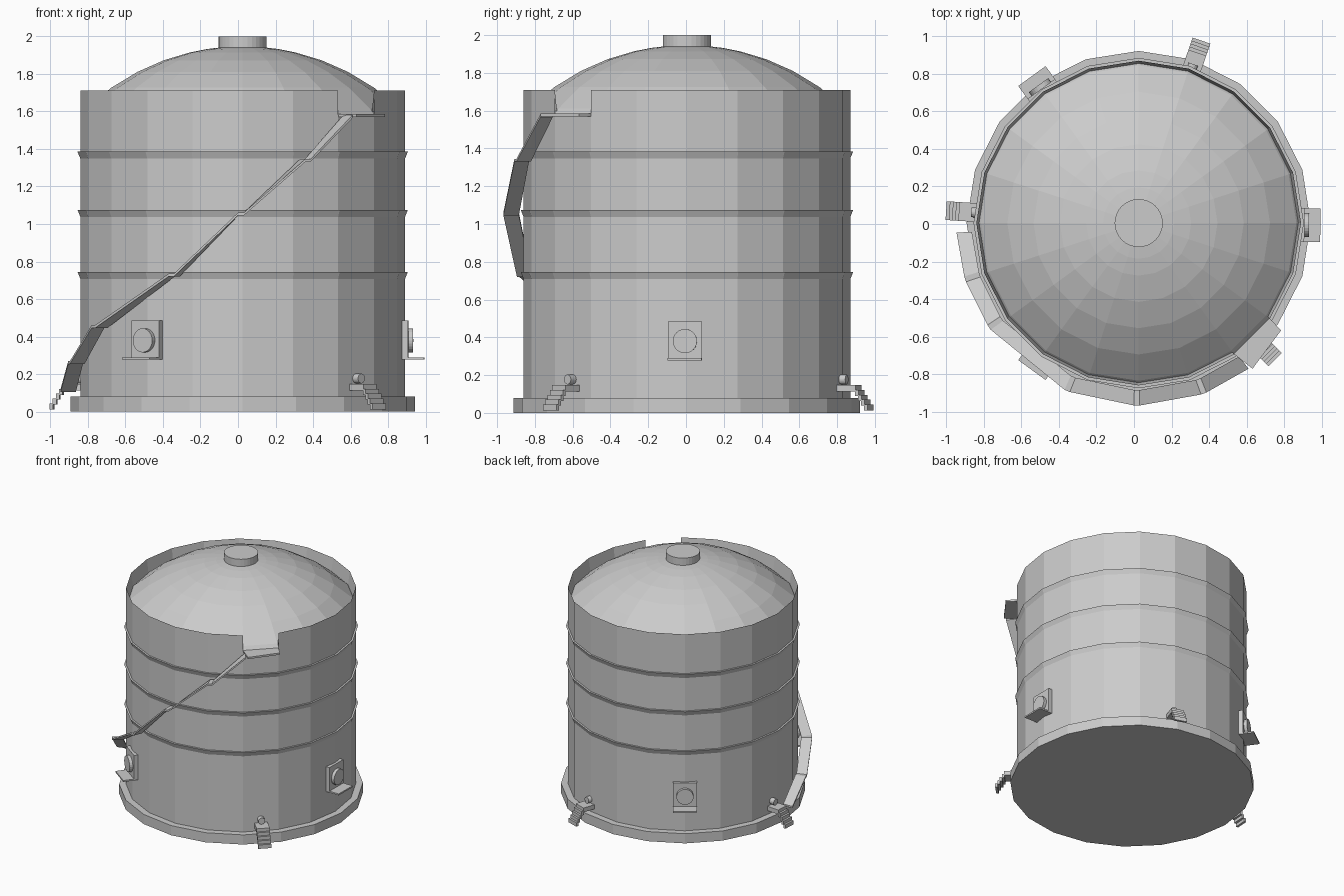
import bpy, bmesh, math
from mathutils import Matrix, Vector

if "Cube" in bpy.data.objects:
    bpy.data.objects.remove(bpy.data.objects["Cube"])

CX, CY, N = 0.025, 0.005, 20


def polar(r, deg, z):
    a = math.radians(deg)
    return (CX + r * math.cos(a), CY + r * math.sin(a), z)


def finish(bm, name, normals=True):
    bmesh.ops.remove_doubles(bm, verts=bm.verts, dist=1e-5)
    if normals:
        bmesh.ops.recalc_face_normals(bm, faces=bm.faces)
    me = bpy.data.meshes.new(name)
    bm.to_mesh(me)
    bm.free()
    ob = bpy.data.objects.new(name, me)
    bpy.context.collection.objects.link(ob)
    return ob


def lathe(name, profile, sides=N, skip=()):
    """Spin an (r, z) profile round the tank axis, leaving out listed facets."""
    bm = bmesh.new()
    step = 360 / sides
    for i in range(sides):
        if i in skip:
            continue
        for (r0, z0), (r1, z1) in zip(profile, profile[1:]):
            pts = [polar(r0, i * step, z0), polar(r0, (i + 1) * step, z0),
                   polar(r1, (i + 1) * step, z1), polar(r1, i * step, z1)]
            if r0 == 0:
                pts.pop(0)
            elif r1 == 0:
                pts.pop()
            bm.faces.new([bm.verts.new(p) for p in pts])
    return finish(bm, name)


def slab(bm, quads, t):
    """Thin plates under the given top quads."""
    for q in quads:
        top = [bm.verts.new(p) for p in q]
        bot = [bm.verts.new((p[0], p[1], p[2] - t)) for p in q]
        bm.faces.new(top)
        bm.faces.new(bot[::-1])
        for i in range(4):
            j = (i + 1) % 4
            bm.faces.new((top[i], bot[i], bot[j], top[j]))


def frame(deg):
    return Matrix.Translation((CX, CY, 0)) @ Matrix.Rotation(math.radians(deg), 4, 'Z')


def box(bm, x0, x1, y0, y1, z0, z1):
    m = Matrix.Translation(((x0 + x1) / 2, (y0 + y1) / 2, (z0 + z1) / 2))
    bmesh.ops.create_cube(bm, size=1, matrix=m @ Matrix.Diagonal((x1 - x0, y1 - y0, z1 - z0, 1)))


def disc(bm, x0, x1, y, z, r, seg):
    m = Matrix.Translation(((x0 + x1) / 2, y, z)) @ Matrix.Rotation(math.pi / 2, 4, 'Y')
    bmesh.ops.create_cone(bm, cap_ends=True, segments=seg, radius1=r, radius2=r,
                          depth=x1 - x0, matrix=m)


# Base and wall with three stiffening rings
lathe("base", [(0, 0), (0.917, 0), (0.917, 0.08), (0.865, 0.08)])
wall = [(0.865, 0.08)]
for z in (0.745, 1.075, 1.385):
    wall += [(0.865, z - 0.037), (0.88, z), (0.865, z)]
lathe("wall", wall + [(0.865, 1.58)])

# Raised rim, open at one facet where the stair arrives
lathe("rim", [(0.865, 1.58), (0.865, 1.71), (0.848, 1.58)], skip=(17,))

# Domed roof and vent cap
R = 1.22
dome = [(r, 1.947 - R + math.sqrt(R * R - r * r))
        for r in (0.10, 0.19, 0.28, 0.42, 0.56, 0.70, 0.84)]
lathe("roof", [(0, 1.947)] + dome + [(0.865, 1.58)])
lathe("vent_cap", [(0.128, 1.94), (0.128, 2.0), (0, 2.0)], sides=32)

# Spiral stair: sloping flights joined by short flat landings
stops = [(183, 0.12), (197, 0.27), (214, 0.46), (246, 0.735),
         (268.5, 1.06), (290, 1.345), (307, 1.58)]
path = []
for i, (a, z) in enumerate(stops):
    path.append((a, z))
    if 0 < i < len(stops) - 1:
        path.append((a + 1.8, z))
bm = bmesh.new()
slab(bm, [[polar(0.89, a0, z0), polar(0.972, a0, z0), polar(0.972, a1, z1), polar(0.89, a1, z1)]
          for (a0, z0), (a1, z1) in zip(path, path[1:])], 0.015)
finish(bm, "spiral_stair")

# Top landing in front of the rim opening
bm = bmesh.new()
slab(bm, [[polar(0.86, 306, 1.585), polar(0.985, 308, 1.585),
           polar(0.95, 323, 1.585), polar(0.86, 324, 1.585)]], 0.015)
finish(bm, "top_landing")

# Manholes: plate, round cover and shelf
for i, deg in enumerate((359.3, 234, 126)):
    bm = bmesh.new()
    box(bm, 0.845, 0.883, -0.09, 0.09, 0.28, 0.485)
    disc(bm, 0.88, 0.908, 0, 0.38, 0.064, 24)
    box(bm, 0.845, 0.968, -0.09, 0.09, 0.278, 0.29)
    finish(bm, f"manhole_{i + 1}").matrix_world = frame(deg)

# Ground steps with a small pipe outlet above each
for i, deg in enumerate((176.3, 315, 71)):
    bm = bmesh.new()
    box(bm, 0.85, 0.96, -0.05, 0.05, 0.112, 0.148)
    disc(bm, 0.85, 0.895, 0, 0.177, 0.026, 16)
    for k in range(4):
        x = 0.958 + k * 0.017
        box(bm, x, x + 0.019, -0.05, 0.05, 0.09 - k * 0.026, 0.122 - k * 0.026)
    finish(bm, f"ground_steps_{i + 1}").matrix_world = frame(deg)
